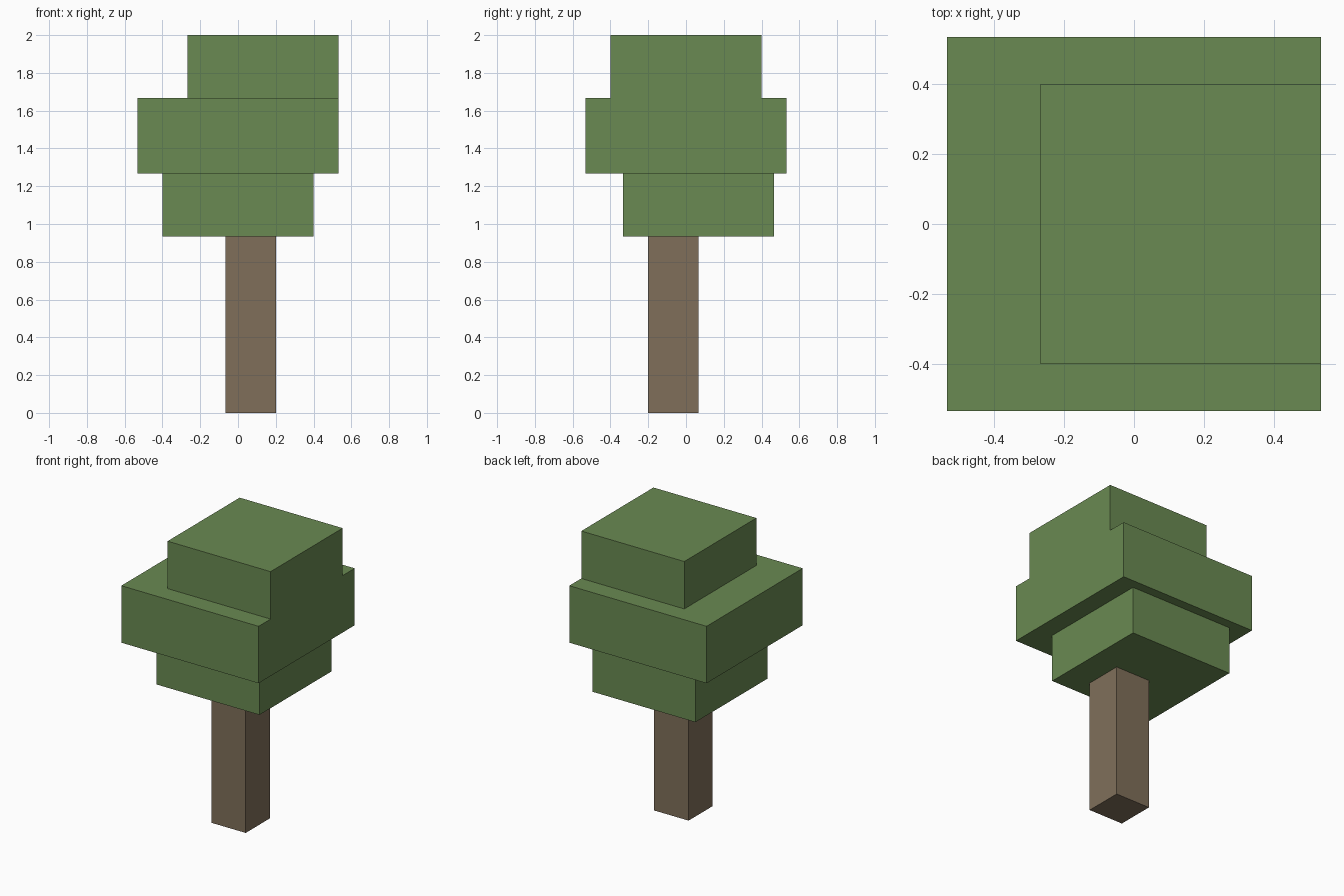
import bpy
import bmesh
from mathutils import Matrix, Vector

cube = bpy.data.objects.get("Cube")
if cube:
    bpy.data.objects.remove(cube, do_unlink=True)


def make_material(name, rgb):
    mat = bpy.data.materials.new(name)
    mat.use_nodes = True
    color = (*rgb, 1.0)
    mat.diffuse_color = color
    for node in mat.node_tree.nodes:
        if node.type == 'BSDF_PRINCIPLED':
            node.inputs["Base Color"].default_value = color
    return mat


def make_block(name, low, high, mat):
    """Add a flat-sided box spanning two opposite corners."""
    low, high = Vector(low), Vector(high)
    center = (low + high) / 2
    bm = bmesh.new()
    bmesh.ops.create_cube(bm, size=1, matrix=Matrix.Diagonal((*(high - low), 1)))
    mesh = bpy.data.meshes.new(name)
    bm.to_mesh(mesh)
    bm.free()
    mesh.materials.append(mat)
    obj = bpy.data.objects.new(name, mesh)
    obj.location = center
    bpy.context.collection.objects.link(obj)
    return obj


leaf_green = make_material("leaf green", (0.144, 0.254, 0.084))
bark_brown = make_material("bark brown", (0.216, 0.159, 0.102))

# Trunk, set slightly off centre
make_block("trunk", (-0.067, -0.2, 0), (0.2, 0.067, 0.933), bark_brown)

# Three stacked foliage tiers; the upper two share a flush left side
make_block("lower_foliage", (-0.4, -0.333, 0.933), (0.4, 0.467, 1.267), leaf_green)
make_block("middle_foliage", (-0.533, -0.533, 1.267), (0.533, 0.533, 1.667), leaf_green)
make_block("upper_foliage", (-0.267, -0.4, 1.667), (0.533, 0.4, 2), leaf_green)
